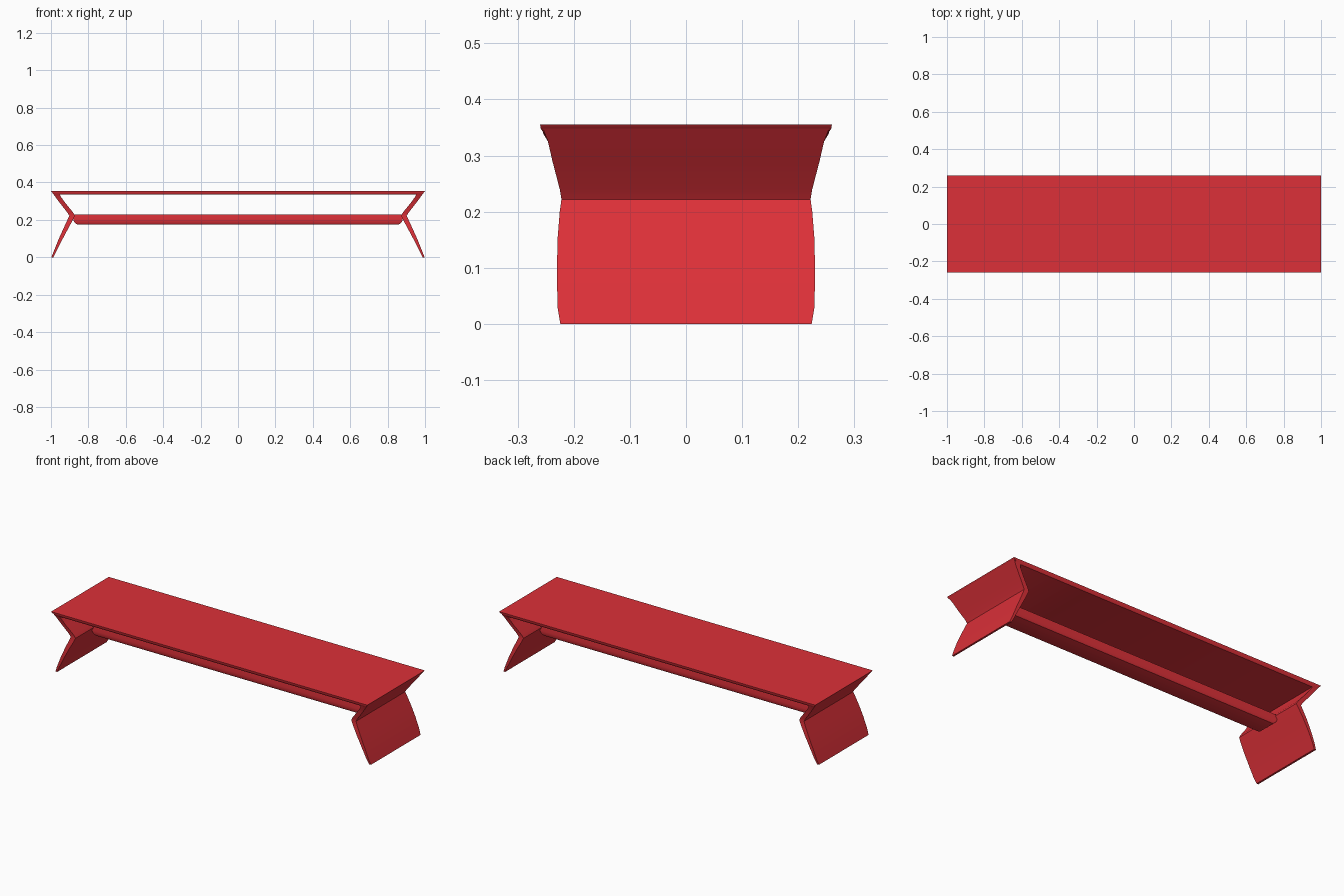
import bpy, bmesh, math

if "Cube" in bpy.data.objects:
    bpy.data.objects.remove(bpy.data.objects["Cube"])

red = bpy.data.materials.new("red_lacquer")
red.diffuse_color = (0.72, 0.03, 0.04, 1)
red.use_nodes = True
red.node_tree.nodes["Principled BSDF"].inputs["Base Color"].default_value = red.diffuse_color


def loft(name, rows, smooth=True):
    """Stack of rectangles, each row = (z, x_min, x_max, half_depth) or with z per side (z_min, z_max)."""
    bm = bmesh.new()
    rings = []
    for z, x0, x1, h in rows:
        za, zb = z if isinstance(z, tuple) else (z, z)
        rings.append([bm.verts.new(p) for p in
                      ((x0, -h, za), (x1, -h, zb), (x1, h, zb), (x0, h, za))])
    for a, b in zip(rings, rings[1:]):
        for i in range(4):
            j = (i + 1) % 4
            bm.faces.new((a[i], a[j], b[j], b[i]))
    bm.faces.new(rings[0][::-1])
    bm.faces.new(rings[-1])
    bmesh.ops.recalc_face_normals(bm, faces=bm.faces[:])
    me = bpy.data.meshes.new(name)
    bm.to_mesh(me)
    bm.free()
    ob = bpy.data.objects.new(name, me)
    bpy.context.collection.objects.link(ob)
    me.materials.append(red)
    bpy.context.view_layer.objects.active = ob
    ob.select_set(True)
    if smooth:
        bpy.ops.object.shade_smooth_by_angle(angle=math.radians(30))
    ob.select_set(False)
    return ob


# Thin seat with undercut edges
loft("seat", [(0.335, -0.972, 0.972, 0.25),
              (0.348, -0.995, 0.995, 0.259),
              (0.355, -1.0, 1.0, 0.26)])

# Bent legs: kinked inward, tapering to a thin foot; rows (z inner/outer, inner x, outer x, half depth)
leg_rows = [((0.0, 0.0), 0.987, 0.998, 0.224),
            ((0.03, 0.03), 0.972, 0.986, 0.229),
            ((0.09, 0.09), 0.942, 0.962, 0.23),
            ((0.15, 0.15), 0.910, 0.935, 0.229),
            ((0.20, 0.20), 0.883, 0.912, 0.225),
            ((0.222, 0.222), 0.872, 0.902, 0.222),
            ((0.24, 0.24), 0.882, 0.913, 0.225),
            ((0.29, 0.29), 0.923, 0.952, 0.238),
            ((0.325, 0.325), 0.948, 0.978, 0.246),
            ((0.34, 0.348), 0.955, 0.995, 0.255)]
for side, name in ((1, "right_leg"), (-1, "left_leg")):
    rows = []
    for (zi, zo), xi, xo, h in leg_rows:
        rows.append(((zi, zo), xi, xo, h) if side > 0 else ((zo, zi), -xo, -xi, h))
    loft(name, rows)

# Stretcher between the leg bends, rounded at its underside
rail = []
n = 5
for i in range(n + 1):
    t = math.radians(90 * i / n)
    x = 0.85 + 0.03 * math.sin(t)
    rail.append((0.205 - 0.03 * math.cos(t), -x, x, 0.05 + 0.012 * math.sin(t)))
rail.append((0.23, -0.885, 0.885, 0.06))
loft("stretcher", rail)
